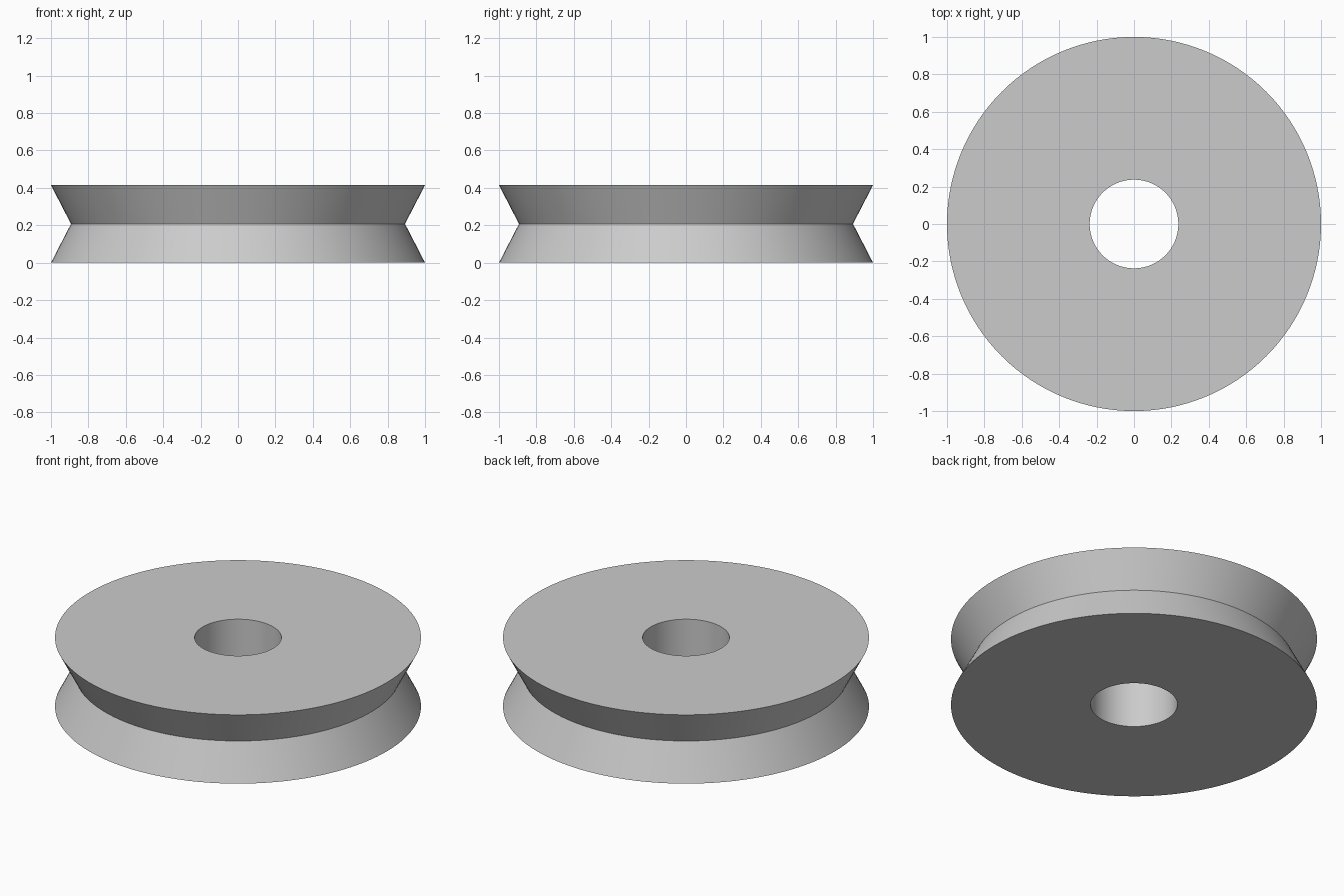
import bpy
import bmesh
from math import pi, radians
from mathutils import Matrix

SEGMENTS = 128
HEIGHT = 0.415
RIM, GROOVE, BORE = 1.0, 0.893, 0.237

cube = bpy.data.objects.get("Cube")
if cube:
    bpy.data.objects.remove(cube, do_unlink=True)

# Plain grey finish
grey = bpy.data.materials.new("grey")
grey.use_nodes = True
colour = (0.6, 0.6, 0.6, 1)
grey.diffuse_color = colour
grey.node_tree.nodes["Principled BSDF"].inputs["Base Color"].default_value = colour

# Closed half section of the wheel: bore, flat sides and V groove
section = [(BORE, 0), (RIM, 0), (GROOVE, HEIGHT / 2), (RIM, HEIGHT), (BORE, HEIGHT)]

# Sweep the section around the axle
bm = bmesh.new()
rings = []
for i in range(SEGMENTS):
    turn = Matrix.Rotation(2 * pi * i / SEGMENTS, 3, "Z")
    ring = [bm.verts.new((r, 0, z)) for r, z in section]
    for vert in ring:
        vert.co = turn @ vert.co
    rings.append(ring)
for i, ring in enumerate(rings):
    after = rings[(i + 1) % SEGMENTS]
    for j in range(len(section)):
        k = (j + 1) % len(section)
        bm.faces.new((ring[j], after[j], after[k], ring[k]))
bmesh.ops.recalc_face_normals(bm, faces=bm.faces)

# Grooved wheel
mesh = bpy.data.meshes.new("grooved_wheel")
bm.to_mesh(mesh)
bm.free()
mesh.materials.append(grey)
wheel = bpy.data.objects.new("grooved_wheel", mesh)
bpy.context.collection.objects.link(wheel)
bpy.ops.object.select_all(action="DESELECT")
wheel.select_set(True)
bpy.context.view_layer.objects.active = wheel
bpy.ops.object.shade_smooth_by_angle(angle=radians(30))
